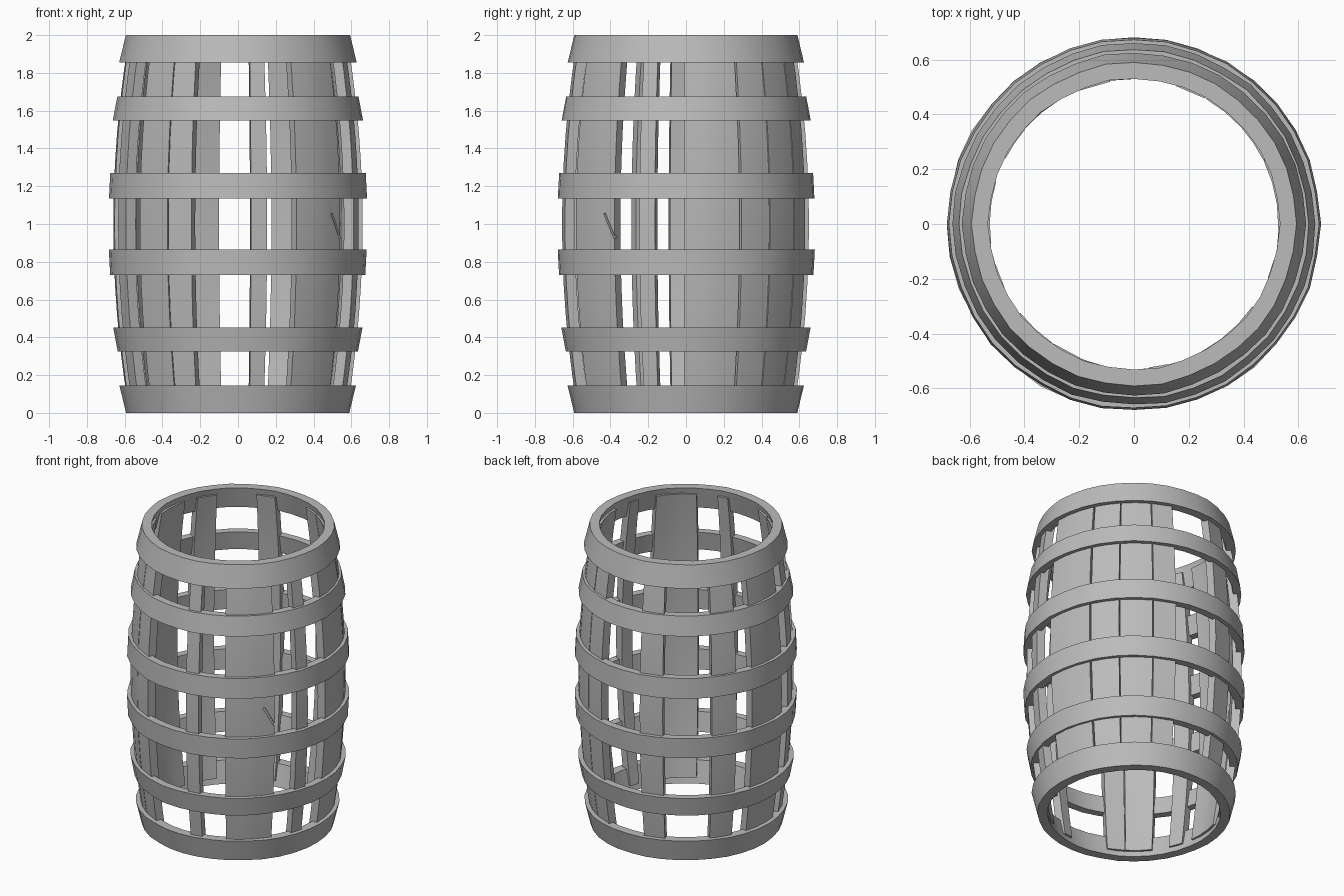
import bpy, bmesh, math, random
from mathutils import Vector

random.seed(4)
if "Cube" in bpy.data.objects:
    bpy.data.objects.remove(bpy.data.objects["Cube"], do_unlink=True)

# One plain grey for the whole barrel
GREY = (0.5, 0.5, 0.5, 1)
grey = bpy.data.materials.new("plain grey")
grey.use_nodes = True
grey.diffuse_color = GREY
grey.node_tree.nodes["Principled BSDF"].inputs["Base Color"].default_value = GREY


def polar(radius, degrees, z):
    a = math.radians(degrees)
    return Vector((radius * math.cos(a), radius * math.sin(a), z))


def bulge(z):
    """Outer radius of the staves at a height."""
    return 0.66 - 0.085 * (z - 1) ** 2


def finish(name, bm):
    bmesh.ops.recalc_face_normals(bm, faces=bm.faces)
    mesh = bpy.data.meshes.new(name)
    bm.to_mesh(mesh)
    bm.free()
    mesh.materials.append(grey)
    obj = bpy.data.objects.new(name, mesh)
    bpy.context.collection.objects.link(obj)
    bpy.ops.object.select_all(action="DESELECT")
    obj.select_set(True)
    bpy.context.view_layer.objects.active = obj
    bpy.ops.object.shade_smooth_by_angle(angle=math.radians(35))
    return obj


def hoop(name, profile, segments=36):
    """Sweep a four-point (radius, z) profile round the axis, a little uneven."""
    bm = bmesh.new()
    rings = []
    for i in range(segments):
        wobble = random.uniform(-0.004, 0.002)
        rings.append([bm.verts.new(polar(r + wobble, 360 * i / segments, z)) for r, z in profile])
    n = len(profile)
    for i, ring in enumerate(rings):
        after = rings[(i + 1) % segments]
        for j in range(n):
            k = (j + 1) % n
            bm.faces.new((ring[j], after[j], after[k], ring[k]))
    return finish(name, bm)


def stave(name, start, end, thickness=0.055, rows=12):
    """A bowed plank covering an angular span."""
    bm = bmesh.new()
    cols = max(1, round((end - start) / 9))
    angles = [start + (end - start) * i / cols for i in range(cols + 1)]
    loops = []
    for row in range(rows + 1):
        z = 0.04 + 1.92 * row / rows
        r = bulge(z)
        outline = [polar(r, a, z) for a in angles]
        outline += [polar(r - thickness, a, z) for a in reversed(angles)]
        loops.append([bm.verts.new(p) for p in outline])
    n = len(loops[0])
    for low, high in zip(loops, loops[1:]):
        for j in range(n):
            k = (j + 1) % n
            bm.faces.new((low[j], low[k], high[k], high[j]))
    bm.faces.new(loops[0])
    bm.faces.new(loops[-1])
    return finish(name, bm)


# Staves, counter-clockwise from the +x side, with missing planks left open
SPANS = [(-1, 25.5), (26.5, 42), (42.5, 60), (60.5, 73), (99.5, 112.5),
         (139, 153), (163, 188), (196, 206), (218, 235.5), (236, 248),
         (276, 283.5), (298, 325), (338, 345.5)]
for i, (start, end) in enumerate(SPANS):
    plank = stave(f"stave_{i + 1}", start, end)
    if start == 298:
        cracked = plank

# Slanted crack cut into one front plank
bpy.ops.mesh.primitive_cube_add(size=1, location=polar(bulge(1), -38, 0.99))
cutter = bpy.context.object
cutter.name = "crack_cutter"
cutter.scale = (0.04, 0.012, 0.15)
cutter.rotation_euler = (math.radians(28), 0, math.radians(-38))
cutter.hide_render = True
mod = cracked.modifiers.new("crack", "BOOLEAN")
mod.operation = "DIFFERENCE"
mod.object = cutter
bpy.context.view_layer.objects.active = cracked
bpy.ops.object.modifier_apply(modifier=mod.name)
bpy.data.objects.remove(cutter, do_unlink=True)

# Hoops, each made for the lower half and mirrored to the upper half:
# (name, bottom z, top z, bottom radius, top radius, thickness)
HOOPS = [("end_rim", 0.0, 0.145, 0.592, 0.627, 0.06),
         ("outer_hoop", 0.325, 0.452, 0.638, 0.662, 0.05),
         ("middle_hoop", 0.73, 0.865, 0.675, 0.682, 0.05)]
for name, z0, z1, r0, r1, t in HOOPS:
    profile = [(r0, z0), (r1, z1), (r1 - t, z1), (r0 - t, z0)]
    hoop("lower_" + name, profile)
    hoop("upper_" + name, [(r, 2 - z) for r, z in profile])
